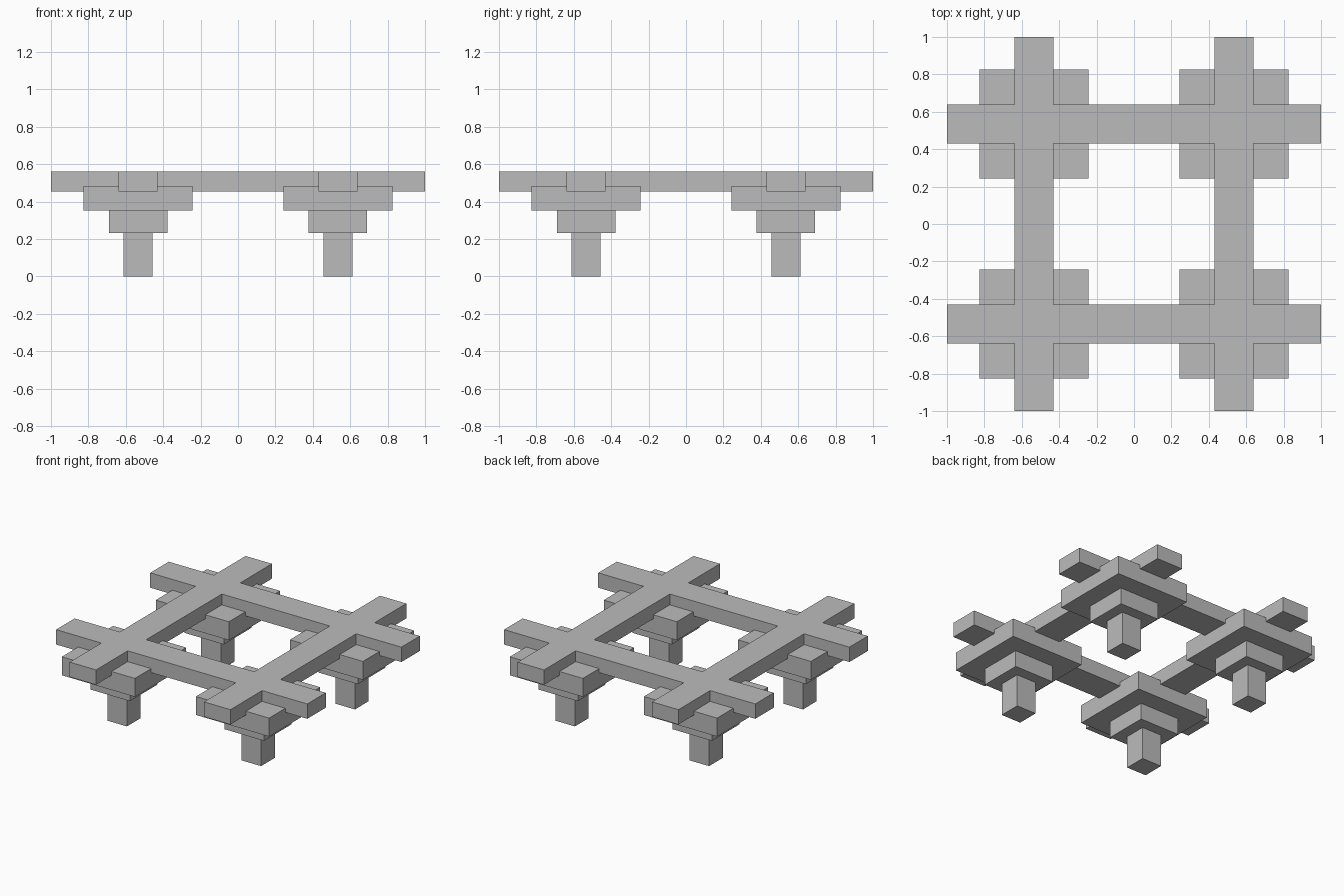
import bpy
import bmesh

cube = bpy.data.objects.get("Cube")
if cube:
    bpy.data.objects.remove(cube, do_unlink=True)

grey = bpy.data.materials.new("plain_grey")
grey.use_nodes = True
colour = (0.5, 0.5, 0.5, 1)
grey.diffuse_color = colour
grey.node_tree.nodes["Principled BSDF"].inputs["Base Color"].default_value = colour


def add_object(name, bm):
    bmesh.ops.recalc_face_normals(bm, faces=bm.faces)
    mesh = bpy.data.meshes.new(name)
    bm.to_mesh(mesh)
    bm.free()
    mesh.materials.append(grey)
    obj = bpy.data.objects.new(name, mesh)
    bpy.context.collection.objects.link(obj)
    return obj


def add_block(name, x, y, half, bottom, top):
    bm = bmesh.new()
    bmesh.ops.create_cube(bm, size=1)
    bmesh.ops.scale(bm, vec=(2 * half, 2 * half, top - bottom), verts=bm.verts)
    bmesh.ops.translate(bm, vec=(x, y, (bottom + top) / 2), verts=bm.verts)
    return add_object(name, bm)


# Crossed beams as one lattice: keep grid cells lying on a beam, then extrude up
lines = [-1, -0.64, -0.43, 0.43, 0.64, 1]
beam_bottom, beam_top = 0.455, 0.562
bm = bmesh.new()
grid = [[bm.verts.new((x, y, beam_bottom)) for y in lines] for x in lines]
for i in range(5):
    for j in range(5):
        if i in (1, 3) or j in (1, 3):
            bm.faces.new((grid[i][j], grid[i + 1][j],
                          grid[i + 1][j + 1], grid[i][j + 1]))
bmesh.ops.delete(bm, geom=[v for v in bm.verts if not v.link_faces], context="VERTS")
result = bmesh.ops.extrude_face_region(bm, geom=bm.faces[:], use_keep_orig=True)
raised = [g for g in result["geom"] if isinstance(g, bmesh.types.BMVert)]
bmesh.ops.translate(bm, vec=(0, 0, beam_top - beam_bottom), verts=raised)
add_object("beam_lattice", bm)

# Stepped bracket under each crossing: name, half width, bottom, top
tiers = [
    ("leg", 0.078, 0, 0.233),
    ("lower_bracket", 0.157, 0.233, 0.351),
    ("upper_bracket", 0.291, 0.351, 0.484),
]
centre = 0.534
for side, sx in (("left", 1), ("right", -1)):
    for end, sy in (("front", -1), ("back", 1)):
        for part, half, bottom, top in tiers:
            add_block(f"{end}_{side}_{part}", sx * centre, sy * centre, half, bottom, top)
